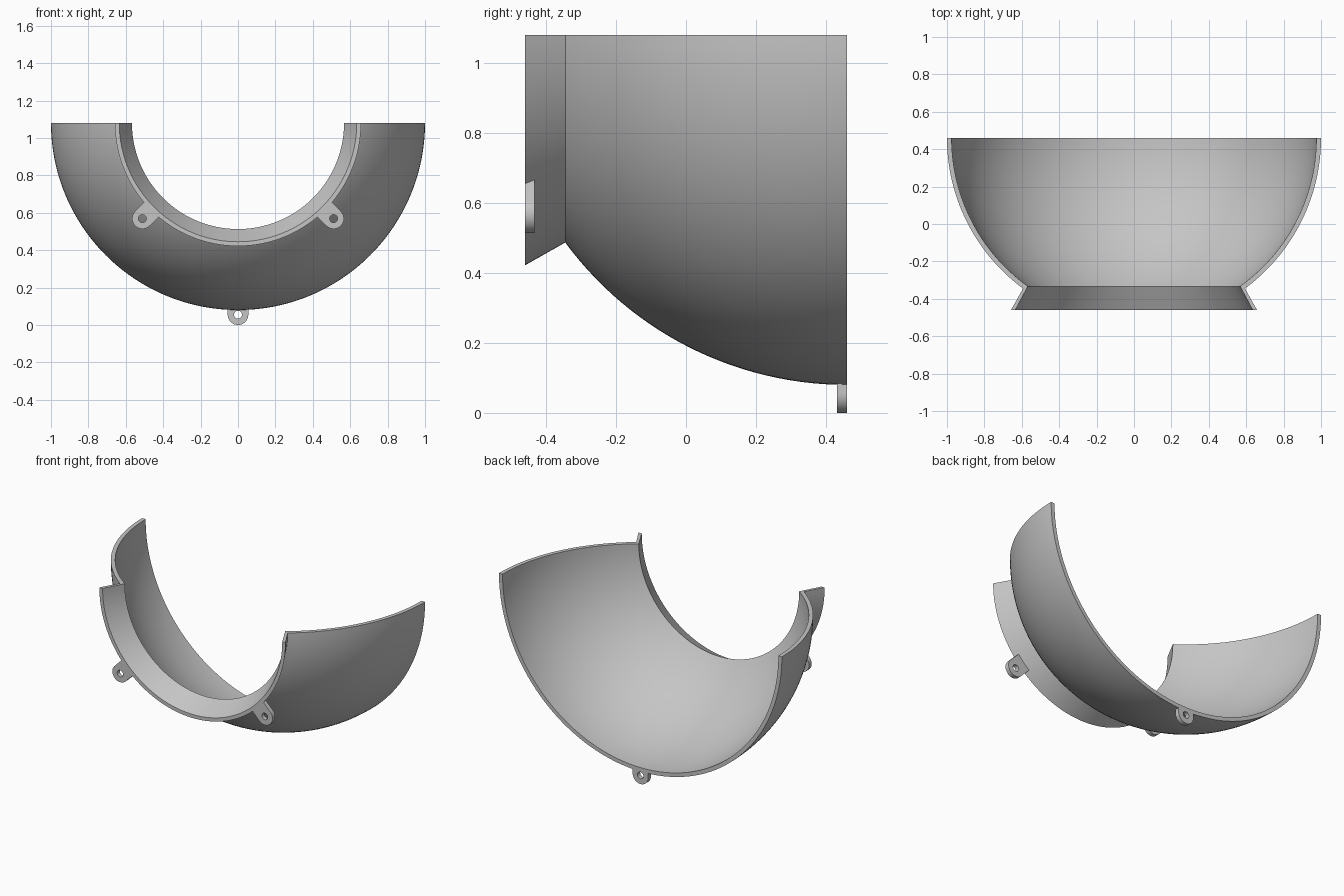
import bpy, bmesh, math
from mathutils import Vector

AXIS_Z = 1.08          # height of the revolve axis
BACK, FRONT = 0.46, -0.46

if "Cube" in bpy.data.objects:
    bpy.data.objects.remove(bpy.data.objects["Cube"], do_unlink=True)

grey = bpy.data.materials.new("light grey")
grey.use_nodes = True
colour = (0.56, 0.56, 0.56, 1)
grey.diffuse_color = colour
grey.node_tree.nodes["Principled BSDF"].inputs["Base Color"].default_value = colour


def finish(bm, name):
    bmesh.ops.recalc_face_normals(bm, faces=bm.faces)
    mesh = bpy.data.meshes.new(name)
    bm.to_mesh(mesh)
    bm.free()
    mesh.materials.append(grey)
    obj = bpy.data.objects.new(name, mesh)
    bpy.context.collection.objects.link(obj)
    bpy.ops.object.select_all(action='DESELECT')
    obj.select_set(True)
    bpy.context.view_layer.objects.active = obj
    bpy.ops.object.shade_smooth_by_angle(angle=math.radians(30))
    return obj


def sphere_arc(radius, neck, steps=28):
    """(r, y) points from the back rim to the neck radius."""
    end = math.acos(neck / radius)
    return [(radius * math.cos(end * i / steps), BACK - radius * math.sin(end * i / steps))
            for i in range(steps + 1)]


# Half bowl with flared collar: closed wall section swept through half a turn
outer = sphere_arc(1.0, 0.593) + [(0.658, FRONT)]
inner = sphere_arc(0.975, 0.567) + [(0.635, FRONT)]
section = outer + inner[::-1]
count, turns = len(section), 96
bm = bmesh.new()
rings = []
for k in range(turns + 1):
    a = math.pi * k / turns
    rings.append([bm.verts.new((r * math.cos(a), y, AXIS_Z - r * math.sin(a)))
                  for r, y in section])
for p, q in zip(rings, rings[1:]):
    for i in range(count):
        j = (i + 1) % count
        bm.faces.new((p[i], p[j], q[j], q[i]))
for ring in (rings[0], rings[-1]):
    for i in range(len(outer) - 1):
        bm.faces.new((ring[i], ring[i + 1], ring[count - 2 - i], ring[count - 1 - i]))
finish(bm, "half_bowl_shell")


def lug(name, degrees, reach, root, y0, y1, half=0.055, hole=0.021):
    """Round-ended mounting lug with a hole, pointing away from the axis."""
    a = math.radians(degrees)
    out = Vector((math.sin(a), 0, -math.cos(a)))
    side = Vector((math.cos(a), 0, math.sin(a)))
    centre = Vector((0, 0, AXIS_Z)) + out * reach
    length = reach - root
    corner = math.atan2(length, half)
    angles = sorted([math.tau * i / 48 for i in range(48)]
                    + [math.pi + corner, math.tau - corner])
    bm = bmesh.new()
    loops = []
    for y, is_hole in ((y0, False), (y1, False), (y1, True), (y0, True)):
        loop = []
        for t in angles:
            u, v = math.cos(t), math.sin(t)
            s = half
            if is_hole:
                s = hole
            elif v < -1e-6:
                s = min(half / max(abs(u), 1e-6), length / -v)
            loop.append(bm.verts.new(centre + side * u * s + out * v * s + Vector((0, y, 0))))
        loops.append(loop)
    n = len(angles)
    for k in range(4):
        p, q = loops[k], loops[(k + 1) % 4]
        for i in range(n):
            j = (i + 1) % n
            bm.faces.new((p[i], p[j], q[j], q[i]))
    finish(bm, name)


# Two lugs on the collar, one under the back rim
for name, angle in (("left_collar_lug", 45), ("right_collar_lug", -45)):
    lug(name, angle, 0.723, 0.64, FRONT, -0.433)
lug("rim_lug", 0, 1.025, 0.985, 0.432, BACK)
